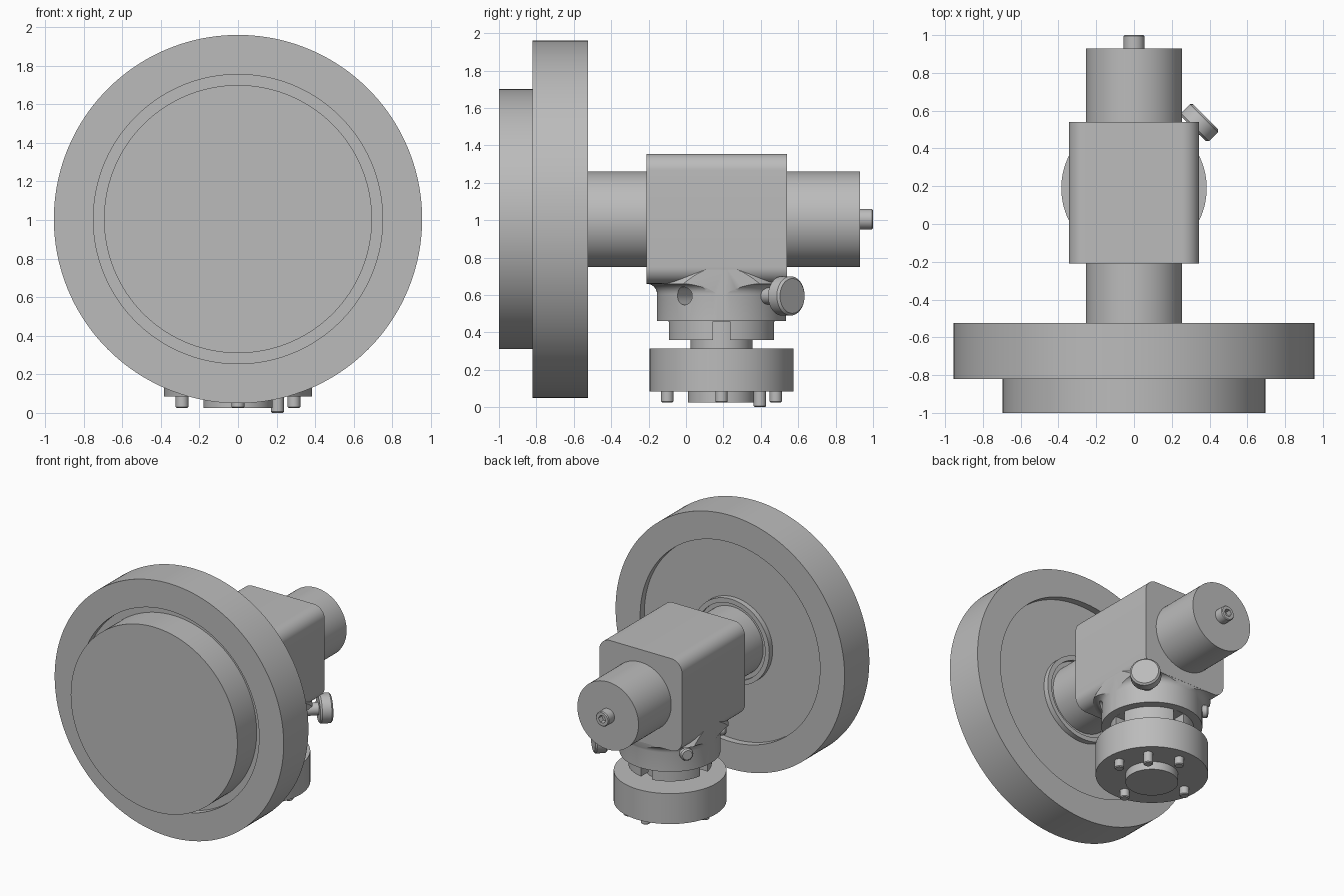
import bpy, bmesh
from math import cos, sin, radians, pi
from mathutils import Vector, Matrix

old = bpy.data.objects.get("Cube")
if old:
    bpy.data.objects.remove(old)

GREY = (0.5, 0.5, 0.5, 1)
metal = bpy.data.materials.new("plain grey metal")
metal.use_nodes = True
metal.diffuse_color = GREY
metal.node_tree.nodes["Principled BSDF"].inputs["Base Color"].default_value = GREY

AXIS_Z = 1.005      # height of the main shaft
STEM_Y = 0.19       # depth of the vertical stem
parts = []


def finish(name, bm):
    bmesh.ops.recalc_face_normals(bm, faces=bm.faces)
    mesh = bpy.data.meshes.new(name)
    bm.to_mesh(mesh)
    bm.free()
    mesh.materials.append(metal)
    ob = bpy.data.objects.new(name, mesh)
    bpy.context.collection.objects.link(ob)
    parts.append(ob)
    return ob


def lathe(name, profile, origin, direction, sides=96):
    """Revolve (radius, height) points around a directed axis."""
    bm = bmesh.new()
    verts = [bm.verts.new((r, 0, h)) for r, h in profile]
    edges = [bm.edges.new(pair) for pair in zip(verts, verts[1:])]
    if profile[0][0] > 0:
        edges.append(bm.edges.new((verts[-1], verts[0])))
    bmesh.ops.spin(bm, geom=verts + edges, axis=(0, 0, 1), cent=(0, 0, 0),
                   angle=2 * pi, steps=sides)
    bmesh.ops.remove_doubles(bm, verts=bm.verts, dist=1e-5)
    turn = Vector(direction).to_track_quat('Z', 'Y').to_matrix().to_4x4()
    bm.transform(Matrix.Translation(origin) @ turn)
    return finish(name, bm)


def rod(name, r, a, b, origin, direction, sides=64, bevel=0.0):
    return lathe(name, [(0, a), (r - bevel, a), (r, a + bevel), (r, b - bevel),
                        (r - bevel, b), (0, b)] if bevel else
                 [(0, a), (r, a), (r, b), (0, b)], origin, direction, sides)


def box(name, low, high, round_y=0.0):
    bm = bmesh.new()
    low, high = Vector(low), Vector(high)
    bmesh.ops.create_cube(bm, size=1, matrix=Matrix.Translation((low + high) / 2)
                          @ Matrix.Diagonal((*(high - low), 1)))
    if round_y:
        along = [e for e in bm.edges
                 if abs(e.verts[0].co.y - e.verts[1].co.y) > 0.01]
        bmesh.ops.bevel(bm, geom=along, offset=round_y, segments=10,
                        profile=0.5, affect='EDGES')
    return finish(name, bm)


def cut(target, cutter, operation='DIFFERENCE'):
    mod = target.modifiers.new("cut", 'BOOLEAN')
    mod.operation, mod.object, mod.solver = operation, cutter, 'EXACT'
    bpy.context.view_layer.objects.active = target
    bpy.ops.object.modifier_apply(modifier=mod.name)
    parts.remove(cutter)
    bpy.data.objects.remove(cutter)


Y, Z = (0, 1, 0), (0, 0, 1)
shaft_origin = (0, 0, AXIS_Z)
stem_origin = (0, STEM_Y, 0)

# Large front drum with groove in front and recess behind
lathe("front_drum", [(0, -1), (0.695, -1), (0.695, -0.77), (0.75, -0.77),
                     (0.75, -0.82), (0.955, -0.82), (0.955, -0.525),
                     (0.75, -0.525), (0.75, -0.575), (0, -0.575)],
      shaft_origin, Y, 160)
lathe("drum_collar", [(0.25, -0.58), (0.32, -0.58), (0.32, -0.535),
                      (0.285, -0.535), (0.285, -0.555), (0.25, -0.555)], shaft_origin, Y)

# Main shaft and housing
rod("front_shaft", 0.255, -0.58, -0.2, shaft_origin, Y, 96)
box("housing", (-0.345, -0.21, 0.66), (0.345, 0.54, 1.355), 0.09)
rod("rear_cylinder", 0.255, 0.53, 0.93, shaft_origin, Y, 96)
tip = rod("rear_tip", 0.055, 0.92, 1.0, shaft_origin, Y, 40, 0.006)
cut(tip, rod("socket", 0.03, 0.96, 1.05, shaft_origin, Y, 6))

# Flared neck under the housing, trimmed flush with its sides
flare = [(0.345 + 0.055 * (1 - cos(a)), 0.605 + 0.055 * sin(a))
         for a in (radians(15 * i) for i in range(7))]
neck = lathe("neck", [(0, 0.46), (0.345, 0.46)] + flare +
             [(0.345, 0.75), (0, 0.75)], stem_origin, Z)
cut(neck, box("trim", (-0.344, -0.209, 0.4), (0.344, 0.539, 0.9)), 'INTERSECT')


def radial(angle):
    return (cos(radians(angle)), sin(radians(angle)), 0)


# Side hole and set screws around the neck
side_origin = (0, STEM_Y, 0.595)
cut(neck, rod("side_hole", 0.048, 0.2, 0.5, side_origin, radial(-35), 32))
for i, angle in enumerate((143, 225)):
    rod(f"set_screw_{i + 1}", 0.045, 0.25, 0.385, side_origin, radial(angle), 32, 0.01)

# Clamping knob
rod("knob_stem", 0.045, 0.25, 0.46, side_origin, radial(45), 32)
rod("knob_head", 0.105, 0.445, 0.535, side_origin, radial(45), 64, 0.012)

# Slotted jaw ring with a core through it
jaws = lathe("jaw_ring", [(0.2, 0.36), (0.285, 0.36), (0.285, 0.465), (0.2, 0.465)],
             stem_origin, Z)
for sx, sy in ((0.4, 0.045), (0.045, 0.4)):
    cut(jaws, box("slot", (-sx, STEM_Y - sy, 0.3), (sx, STEM_Y + sy, 0.459)))
rod("stem_core", 0.165, 0.3, 0.465, stem_origin, Z)

# Bottom flange with counterbored bolts
flange = rod("flange", 0.385, 0.085, 0.315, stem_origin, Z, 96)
rod("bottom_boss", 0.18, 0.025, 0.1, stem_origin, Z)
for i in range(4):
    dx, dy, _ = radial(90 * i)
    place = (0.29 * dx, STEM_Y + 0.29 * dy, 0)
    cut(flange, rod("counterbore", 0.075, 0.27, 0.4, place, Z, 40))
    head = rod(f"bolt_head_{i + 1}", 0.062, 0.26, 0.31, place, Z, 40)
    cut(head, rod("socket", 0.032, 0.28, 0.4, place, Z, 6))
    rod(f"bolt_end_{i + 1}", 0.033, 0.025, 0.1, place, Z, 32, 0.006)
dx, dy, _ = radial(45)
rod("locating_pin", 0.033, 0, 0.1, (0.29 * dx, STEM_Y + 0.29 * dy, 0), Z, 32, 0.006)

# Smooth round surfaces, keep crisp edges
for ob in parts:
    bpy.ops.object.select_all(action='DESELECT')
    ob.select_set(True)
    bpy.context.view_layer.objects.active = ob
    bpy.ops.object.shade_smooth_by_angle(angle=radians(30))
